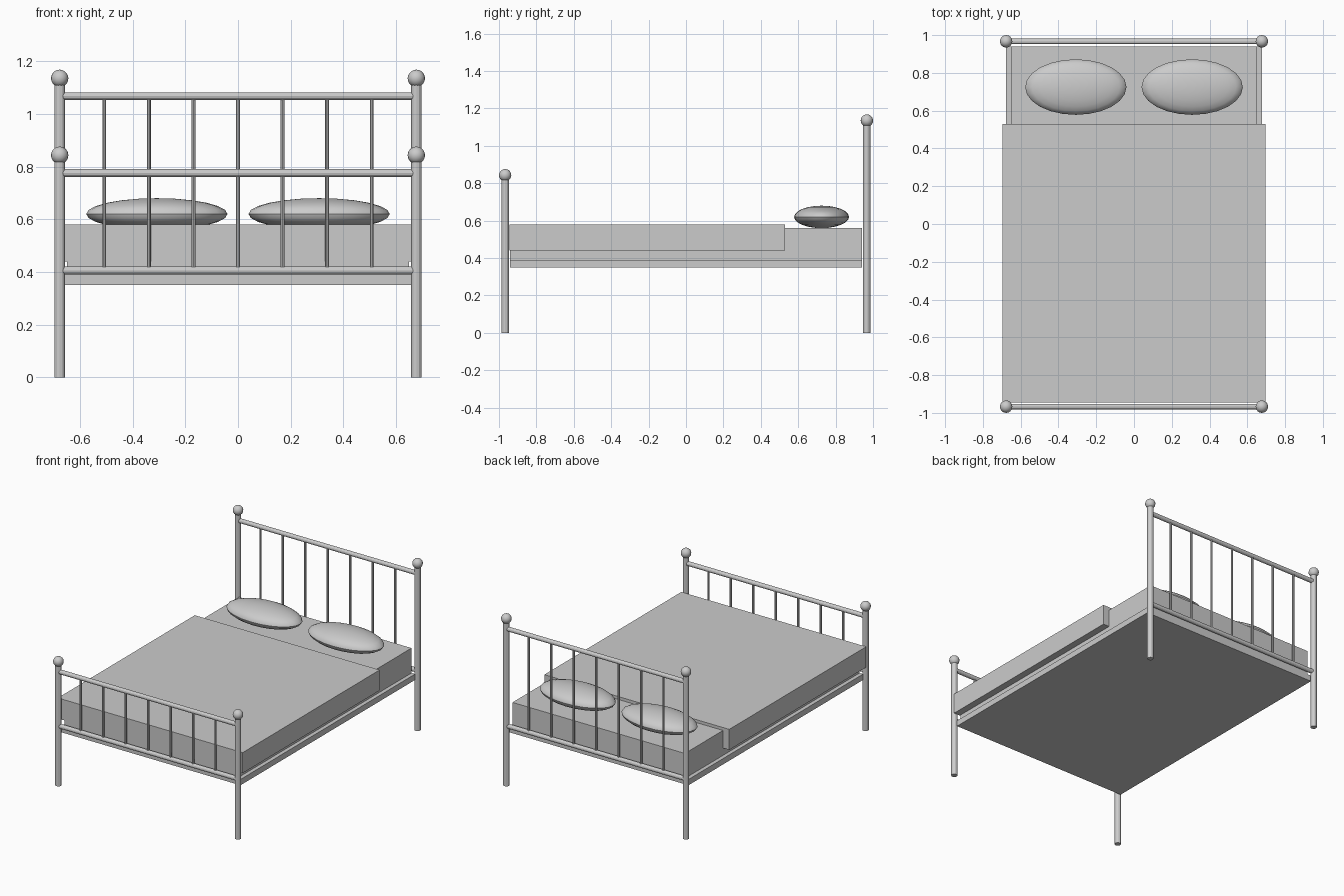
import bpy
from mathutils import Vector

if "Cube" in bpy.data.objects:
    bpy.data.objects.remove(bpy.data.objects["Cube"])

PX, PY = 0.677, 0.967      # post positions


def box(name, lo, hi):
    lo, hi = Vector(lo), Vector(hi)
    bpy.ops.mesh.primitive_cube_add(size=1, location=(lo + hi) / 2)
    ob = bpy.context.object
    ob.name = name
    ob.scale = hi - lo
    return ob


def rod(name, a, b, r, sides=12):
    a, b = Vector(a), Vector(b)
    d = b - a
    bpy.ops.mesh.primitive_cylinder_add(vertices=sides, radius=r, depth=d.length, location=(a + b) / 2)
    ob = bpy.context.object
    ob.name = name
    ob.rotation_euler = d.to_track_quat('Z', 'Y').to_euler()
    bpy.ops.object.shade_smooth_by_angle(angle=0.5)
    return ob


def ball(name, loc, scale, segs, rings):
    bpy.ops.mesh.primitive_uv_sphere_add(segments=segs, ring_count=rings, radius=1, location=loc)
    ob = bpy.context.object
    ob.name = name
    ob.scale = scale
    bpy.ops.object.transform_apply(location=False, rotation=False, scale=True)
    bpy.ops.object.shade_smooth_by_angle(angle=0.6)
    return ob


# Base, mattress and blanket
box("bed_base", (-PX, -0.94, 0.35), (PX, 0.94, 0.39))
box("mattress", (-0.65, -0.94, 0.39), (0.65, 0.94, 0.56))
box("blanket", (-0.697, -0.945, 0.44), (0.697, 0.53, 0.58))

# Headboard and footboard
for part, y, ball_z, rail_z in (("headboard", PY, 1.135, 1.067), ("footboard", -PY, 0.843, 0.775)):
    for side, x in (("left", -PX), ("right", PX)):
        rod(f"{part}_post_{side}", (x, y, 0), (x, y, ball_z - 0.02), 0.02)
        ball(f"{part}_finial_{side}", (x, y, ball_z), (0.033,) * 3, 16, 10)
    rod(f"{part}_top_rail", (-PX, y, rail_z), (PX, y, rail_z), 0.015)
    rod(f"{part}_bottom_rail", (-PX, y, 0.405), (PX, y, 0.405), 0.015)
    for i in range(-3, 4):
        x = i * PX / 4
        rod(f"{part}_spindle_{i + 4}", (x, y, 0.405), (x, y, rail_z), 0.0075, 8)

# Pillows
for side, x in (("left", -0.308), ("right", 0.308)):
    ball(f"pillow_{side}", (x, 0.725, 0.62), (0.268, 0.147, 0.06), 24, 12)
